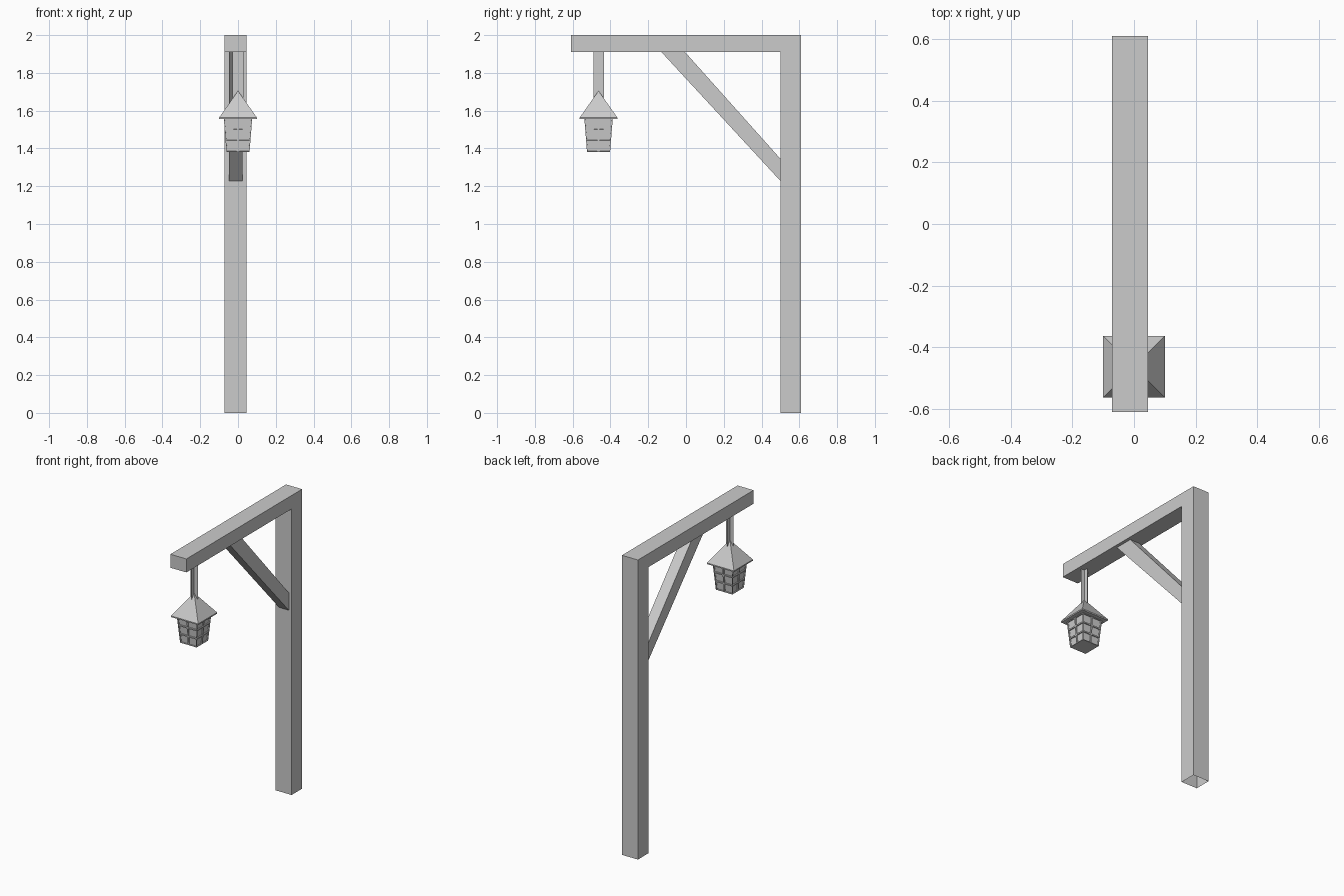
import bpy, bmesh
from mathutils import Vector

if "Cube" in bpy.data.objects:
    bpy.data.objects.remove(bpy.data.objects["Cube"])

LX, LY = 0.0, -0.463  # lantern axis


def finish(name, bm, recalc=True):
    if recalc:
        bmesh.ops.recalc_face_normals(bm, faces=bm.faces[:])
    me = bpy.data.meshes.new(name)
    bm.to_mesh(me)
    bm.free()
    ob = bpy.data.objects.new(name, me)
    bpy.context.collection.objects.link(ob)
    return ob


def prism(name, profile, x0, x1, open_edges=()):
    """Extrude a (y, z) profile along x, leaving the listed edge faces open."""
    bm = bmesh.new()
    a = [bm.verts.new((x0, y, z)) for y, z in profile]
    b = [bm.verts.new((x1, y, z)) for y, z in profile]
    n = len(profile)
    bm.faces.new(a)
    bm.faces.new(b)
    for i in range(n):
        if i not in open_edges:
            j = (i + 1) % n
            bm.faces.new((a[i], a[j], b[j], b[i]))
    return finish(name, bm)


def ring(bm, h, z):
    return [bm.verts.new((LX + sx * h, LY + sy * h, z))
            for sx, sy in ((-1, -1), (1, -1), (1, 1), (-1, 1))]


# Post and beam in one L-shaped timber, open under the foot
prism("post_and_beam", [(0.5, 0), (0.61, 0), (0.61, 2), (-0.61, 2), (-0.61, 1.91), (0.5, 1.91)],
      -0.072, 0.046, open_edges=(0,))

# Diagonal brace, open where it meets the timbers
prism("brace", [(-0.13, 1.91), (-0.005, 1.91), (0.5, 1.345), (0.5, 1.228)],
      -0.047, 0.025, open_edges=(0, 2))

# Hanger made of two crossed flat strips
bm = bmesh.new()
for d in (Vector((0.028, 0, 0)), Vector((0, 0.028, 0))):
    c = Vector((LX, LY, 0))
    lo, hi = Vector((0, 0, 1.67)), Vector((0, 0, 1.91))
    bm.faces.new([bm.verts.new(p) for p in (c - d + lo, c + d + lo, c + d + hi, c - d + hi)])
finish("hanger", bm, recalc=False)

# Pyramid roof with a thin lip
bm = bmesh.new()
low, up = ring(bm, 0.1, 1.555), ring(bm, 0.1, 1.563)
apex = bm.verts.new((LX, LY, 1.705))
bm.faces.new(low)
for i in range(4):
    j = (i + 1) % 4
    bm.faces.new((low[i], low[j], up[j], up[i]))
    bm.faces.new((up[i], up[j], apex))
finish("lantern_roof", bm)

# Tapered lantern body with recessed panes, two columns by three rows
bm = bmesh.new()
bot, top = ring(bm, 0.061, 1.38), ring(bm, 0.075, 1.556)
bm.faces.new(bot)
panes = []
COLS, ROWS = 2, 3
for i in range(4):
    j = (i + 1) % 4

    def at(u, v):
        return bot[i].co.lerp(bot[j].co, u).lerp(top[i].co.lerp(top[j].co, u), v)
    grid = [[bm.verts.new(at(c / COLS, r / ROWS)) for c in range(COLS + 1)]
            for r in range(ROWS + 1)]
    for r in range(ROWS):
        for c in range(COLS):
            panes.append(bm.faces.new((grid[r][c], grid[r][c + 1],
                                       grid[r + 1][c + 1], grid[r + 1][c])))
bm.normal_update()
bmesh.ops.inset_individual(bm, faces=panes, thickness=0.006, depth=0)
bmesh.ops.inset_individual(bm, faces=panes, thickness=0.0005, depth=-0.007)
bmesh.ops.remove_doubles(bm, verts=bm.verts[:], dist=0.0001)
finish("lantern_body", bm)
